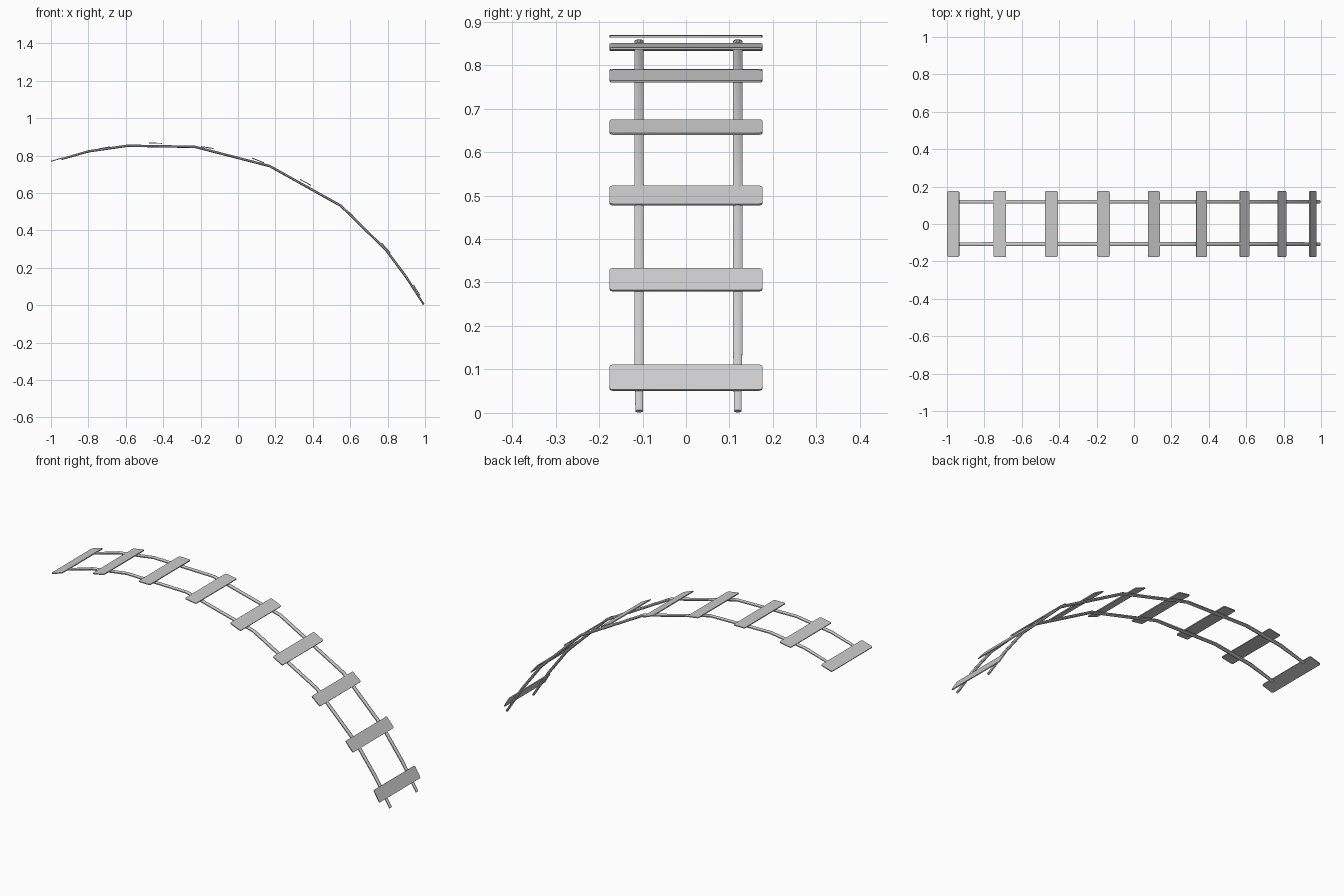
import bpy, bmesh, math
from mathutils import Vector, Matrix

if "Cube" in bpy.data.objects:
    bpy.data.objects.remove(bpy.data.objects["Cube"])


def finish(bm, name):
    bmesh.ops.recalc_face_normals(bm, faces=bm.faces)
    me = bpy.data.meshes.new(name)
    bm.to_mesh(me)
    bm.free()
    ob = bpy.data.objects.new(name, me)
    bpy.context.collection.objects.link(ob)
    bpy.context.view_layer.objects.active = ob
    ob.select_set(True)
    bpy.ops.object.shade_smooth_by_angle(angle=math.radians(40))
    ob.select_set(False)
    return ob


# Side rail: flattened tube swept along the arched path in the xz plane
PATH = [(-0.945, 0.781), (-0.80, 0.823), (-0.59, 0.853), (-0.23, 0.847),
        (0.17, 0.744), (0.55, 0.532), (0.79, 0.297), (0.90, 0.150), (0.993, 0.004)]


def rail(name, y, sides=8, half_w=0.0115, half_t=0.007):
    pts = [Vector((x, 0, z)) for x, z in PATH]
    bm = bmesh.new()
    rings = []
    for i, p in enumerate(pts):
        t = (pts[min(i + 1, len(pts) - 1)] - pts[max(i - 1, 0)]).normalized()
        n = Vector((-t.z, 0, t.x))
        s = 0.8 if i in (0, len(pts) - 1) else 1.0   # slightly tapered ends
        ring = []
        for k in range(sides):
            a = 2 * math.pi * (k + 0.5) / sides
            c = p + n * (math.sin(a) * half_t * s)
            ring.append(bm.verts.new((c.x, y + math.cos(a) * half_w * s, c.z)))
        rings.append(ring)
    for a, b in zip(rings, rings[1:]):
        for k in range(sides):
            j = (k + 1) % sides
            bm.faces.new((a[k], a[j], b[j], b[k]))
    bm.faces.new(rings[0])
    bm.faces.new(rings[-1])
    return finish(bm, name)


rail("front_rail", -0.108)
rail("back_rail", 0.119)

# Thin planks with rounded corners: left and right edge (x, z) in side profile
PLANKS = [(-0.999, 0.770, -0.934, 0.789), (-0.752, 0.835, -0.684, 0.847),
          (-0.476, 0.867, -0.407, 0.866), (-0.197, 0.848, -0.130, 0.838),
          (0.075, 0.787, 0.138, 0.762), (0.332, 0.673, 0.390, 0.642),
          (0.565, 0.521, 0.615, 0.479), (0.769, 0.332, 0.813, 0.281),
          (0.938, 0.110, 0.973, 0.052)]


def plank(name, x0, z0, x1, z1, width=0.352, thick=0.005):
    bm = bmesh.new()
    bmesh.ops.create_cube(bm, size=1)
    bmesh.ops.scale(bm, vec=(math.hypot(x1 - x0, z1 - z0), width, thick), verts=bm.verts)
    corners = [e for e in bm.edges
               if abs(e.verts[0].co.z - e.verts[1].co.z) > thick / 2]
    bmesh.ops.bevel(bm, geom=corners, offset=0.007, segments=2,
                    profile=0.5, affect='EDGES')
    m = Matrix.Translation(((x0 + x1) / 2, 0, (z0 + z1) / 2)) @ \
        Matrix.Rotation(-math.atan2(z1 - z0, x1 - x0), 4, 'Y')
    bm.transform(m)
    return finish(bm, name)


for i, p in enumerate(PLANKS):
    plank(f"plank_{i + 1}", *p)
